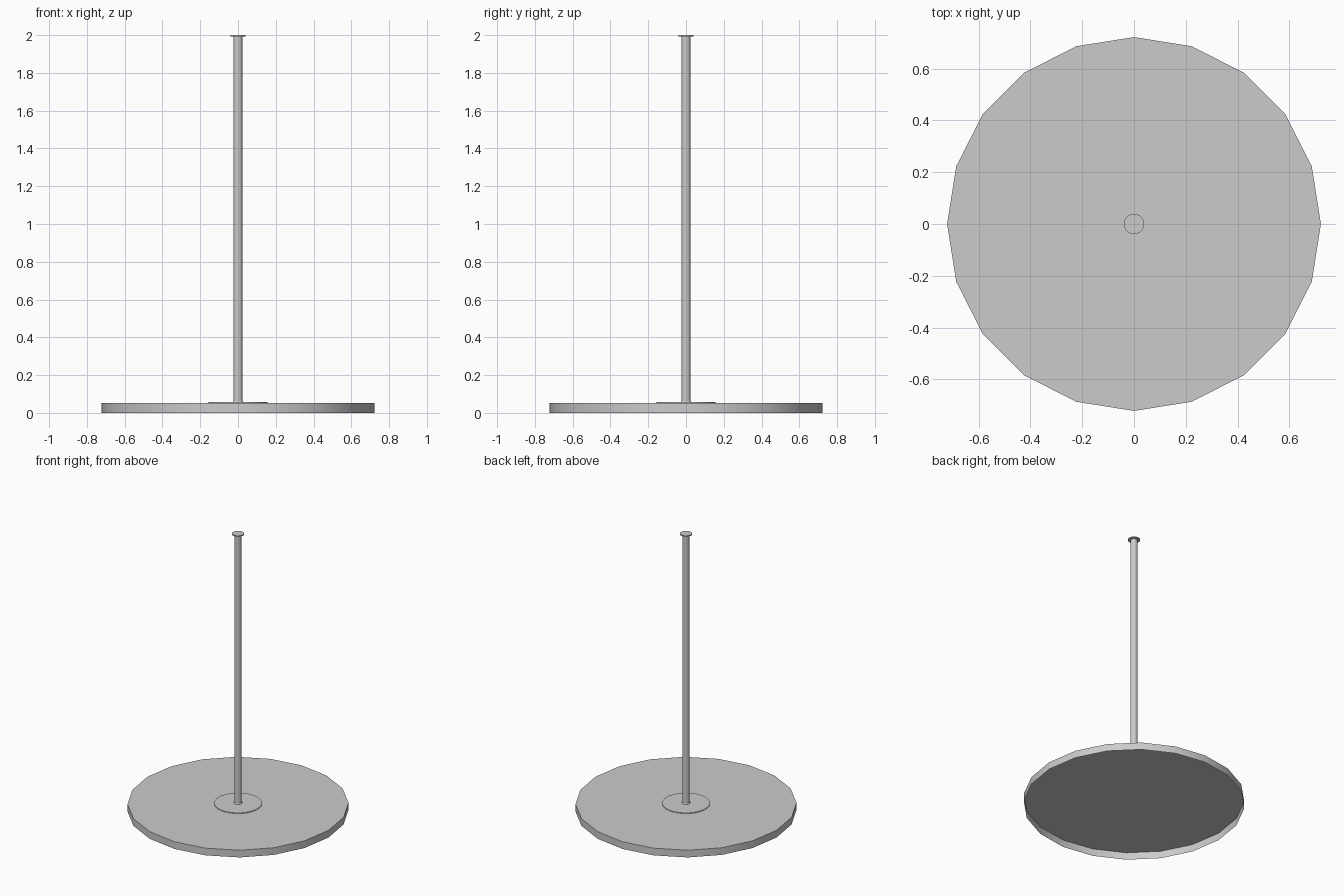
import bpy, bmesh, math

if "Cube" in bpy.data.objects:
    bpy.data.objects.remove(bpy.data.objects["Cube"])

def lathe(name, profile, sides, cap_bottom=False):
    """Revolve a list of (radius, z) points; the top is always capped."""
    bm = bmesh.new()
    rings = []
    for r, z in profile:
        rings.append([bm.verts.new((r * math.cos(2 * math.pi * i / sides),
                                    r * math.sin(2 * math.pi * i / sides), z))
                      for i in range(sides)])
    for a, b in zip(rings, rings[1:]):
        for i in range(sides):
            j = (i + 1) % sides
            bm.faces.new((a[i], a[j], b[j], b[i]))
    if cap_bottom:
        bm.faces.new(rings[0][::-1])
    bm.faces.new(rings[-1])
    mesh = bpy.data.meshes.new(name)
    bm.to_mesh(mesh)
    bm.free()
    ob = bpy.data.objects.new(name, mesh)
    bpy.context.collection.objects.link(ob)
    bpy.ops.object.select_all(action='DESELECT')
    ob.select_set(True)
    bpy.context.view_layer.objects.active = ob
    bpy.ops.object.shade_smooth_by_angle(angle=math.radians(30))
    return ob

# Wide 20-sided base: a thin shell, open underneath
lathe("base_shell", [(0.722, 0), (0.722, 0.052)], 20)

# Thin round mounting plate resting on the base
lathe("mounting_plate", [(0.156, 0.052), (0.156, 0.057)], 32)

# Pole with a small flare where it meets the plate
lathe("pole", [(0.028, 0.057), (0.027, 0.06), (0.024, 0.064), (0.024, 1.992)], 32)

# Flat cap on the pole
lathe("pole_cap", [(0.039, 1.993), (0.039, 2.0)], 32, cap_bottom=True)
